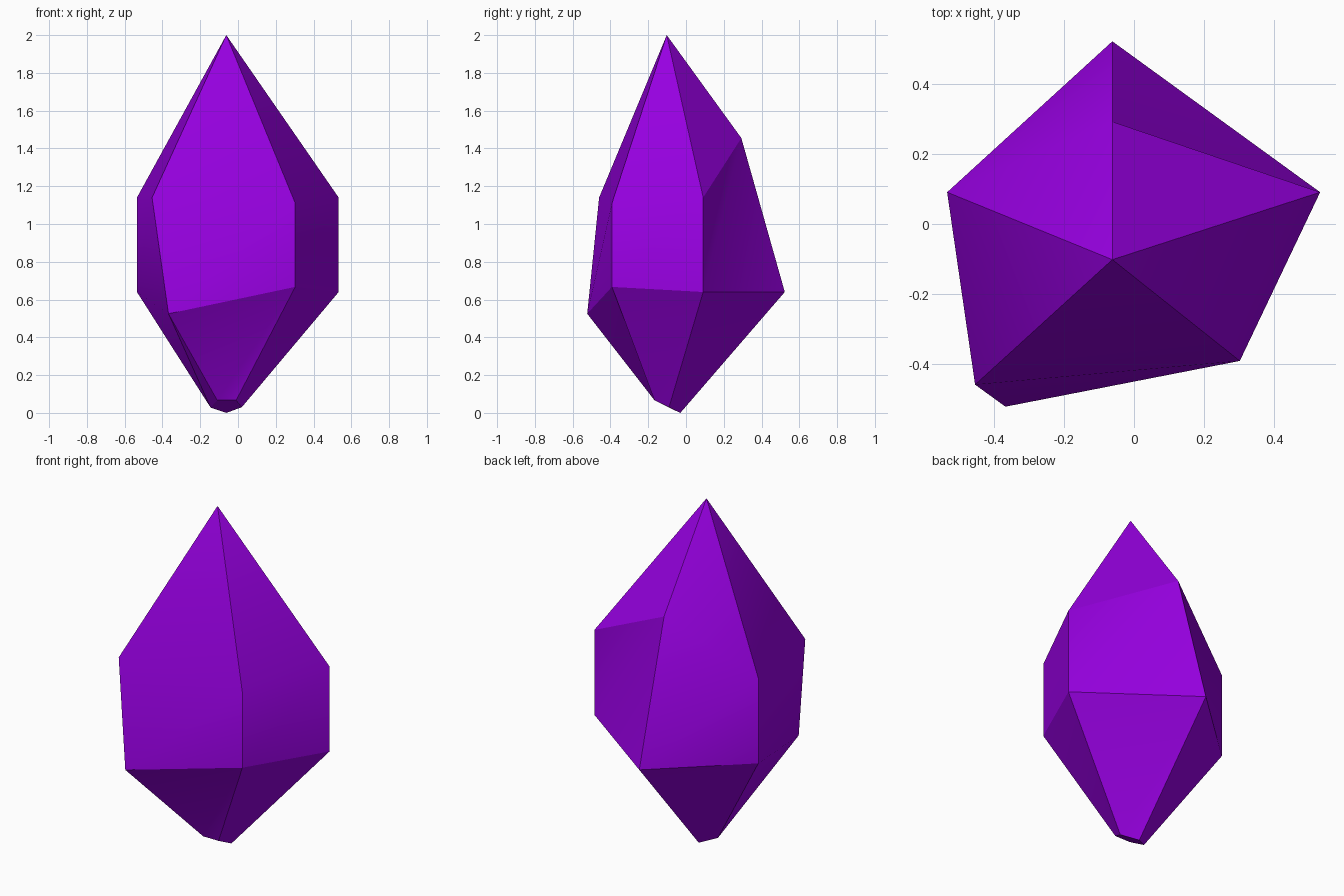
import bpy
import bmesh
import math

# Remove the default cube only
default = bpy.data.objects.get("Cube")
if default:
    bpy.data.objects.remove(default, do_unlink=True)

# Single crystal colour
violet = bpy.data.materials.new("violet_crystal")
colour = (0.325, 0.0, 0.79, 1.0)
violet.use_nodes = True
violet.diffuse_color = colour
violet.node_tree.nodes["Principled BSDF"].inputs["Base Color"].default_value = colour

# Five-sided rings, counter-clockwise from the right-hand corner
tip = (-0.062, -0.102, 2.0)
shoulder = [(0.533, 0.091, 1.14), (-0.062, 0.293, 1.455), (-0.535, 0.091, 1.14),
            (-0.455, -0.46, 1.14), (0.303, -0.392, 1.11)]
waist = [(0.533, 0.091, 0.64), (-0.062, 0.523, 0.64), (-0.535, 0.091, 0.64),
         (-0.368, -0.523, 0.525), (0.303, -0.392, 0.667)]
foot = [(0.02, -0.09, 0.03), (-0.062, -0.03, 0.0), (-0.145, -0.09, 0.028),
        (-0.11, -0.167, 0.067), (-0.01, -0.167, 0.067)]

bm = bmesh.new()
apex = bm.verts.new(tip)
rings = [[bm.verts.new(p) for p in ring] for ring in (shoulder, waist, foot)]
sides = len(shoulder)

# Pointed crown, walls, taper and the blunt slanted foot
for i in range(sides):
    j = (i + 1) % sides
    bm.faces.new((apex, rings[0][i], rings[0][j]))
    for upper, lower in zip(rings, rings[1:]):
        # The walls are slightly twisted, so each is folded along one diagonal
        bm.faces.new((lower[i], lower[j], upper[j]))
        bm.faces.new((lower[i], upper[j], upper[i]))
bm.faces.new(list(reversed(rings[-1])))
bmesh.ops.recalc_face_normals(bm, faces=bm.faces[:])

mesh = bpy.data.meshes.new("crystal")
bm.to_mesh(mesh)
bm.free()
mesh.materials.append(violet)
crystal = bpy.data.objects.new("crystal", mesh)
bpy.context.collection.objects.link(crystal)

# Soft shallow bends, sharp ridges
bpy.ops.object.select_all(action="DESELECT")
crystal.select_set(True)
bpy.context.view_layer.objects.active = crystal
bpy.ops.object.shade_smooth_by_angle(angle=math.radians(30))
